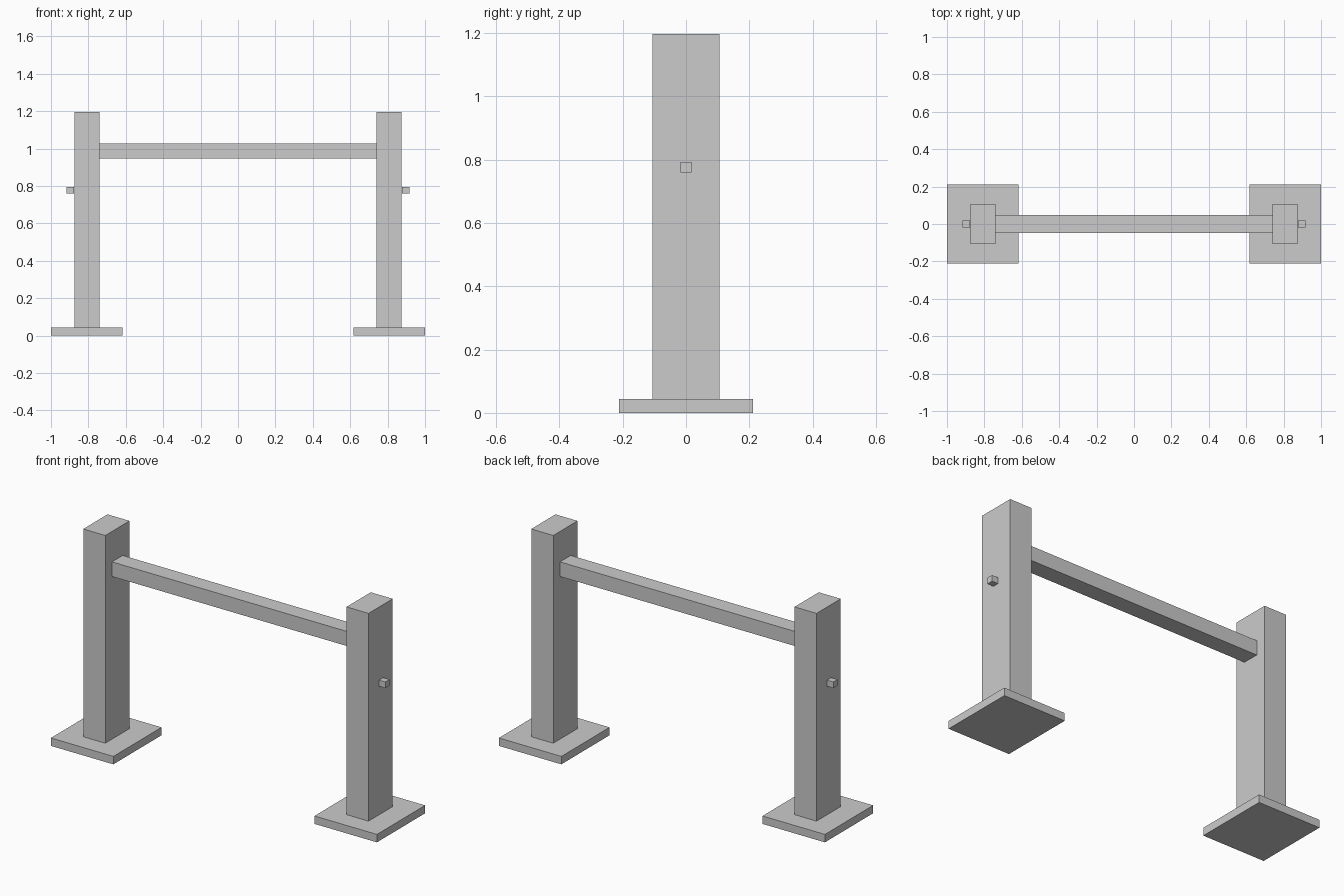
import bpy

if "Cube" in bpy.data.objects:
    bpy.data.objects.remove(bpy.data.objects["Cube"])


def box(name, x, y, z):
    """Box spanning the given (min, max) range on each axis."""
    spans = (x, y, z)
    centre = [(a + b) / 2 for a, b in spans]
    bpy.ops.mesh.primitive_cube_add(size=1, location=centre)
    obj = bpy.context.object
    obj.name = name
    obj.scale = [b - a for a, b in spans]
    bpy.ops.object.transform_apply(location=False, rotation=False, scale=True)
    return obj


# Pale grey for the small pegs
pale = bpy.data.materials.new("pale_grey")
pale.diffuse_color = (0.9, 0.9, 0.92, 1)
pale.use_nodes = True
pale.node_tree.nodes["Principled BSDF"].inputs["Base Color"].default_value = pale.diffuse_color


def side_box(name, side, x, y, z):
    """Box given for the right side, flipped to the left when side is -1."""
    return box(name, sorted(side * v for v in x), y, z)


# Foot plate, post and outer peg on each side
for side, label in ((-1, "left"), (1, "right")):
    side_box(label + "_foot_plate", side, (0.617, 1.0), (-0.211, 0.211), (0, 0.044))
    side_box(label + "_post", side, (0.74, 0.875), (-0.106, 0.106), (0.044, 1.196))
    peg = side_box(label + "_peg", side, (0.878, 0.916), (-0.018, 0.018), (0.759, 0.793))
    peg.data.materials.append(pale)

# Crossbar between the posts
box("crossbar", (-0.74, 0.74), (-0.047, 0.047), (0.946, 1.027))
